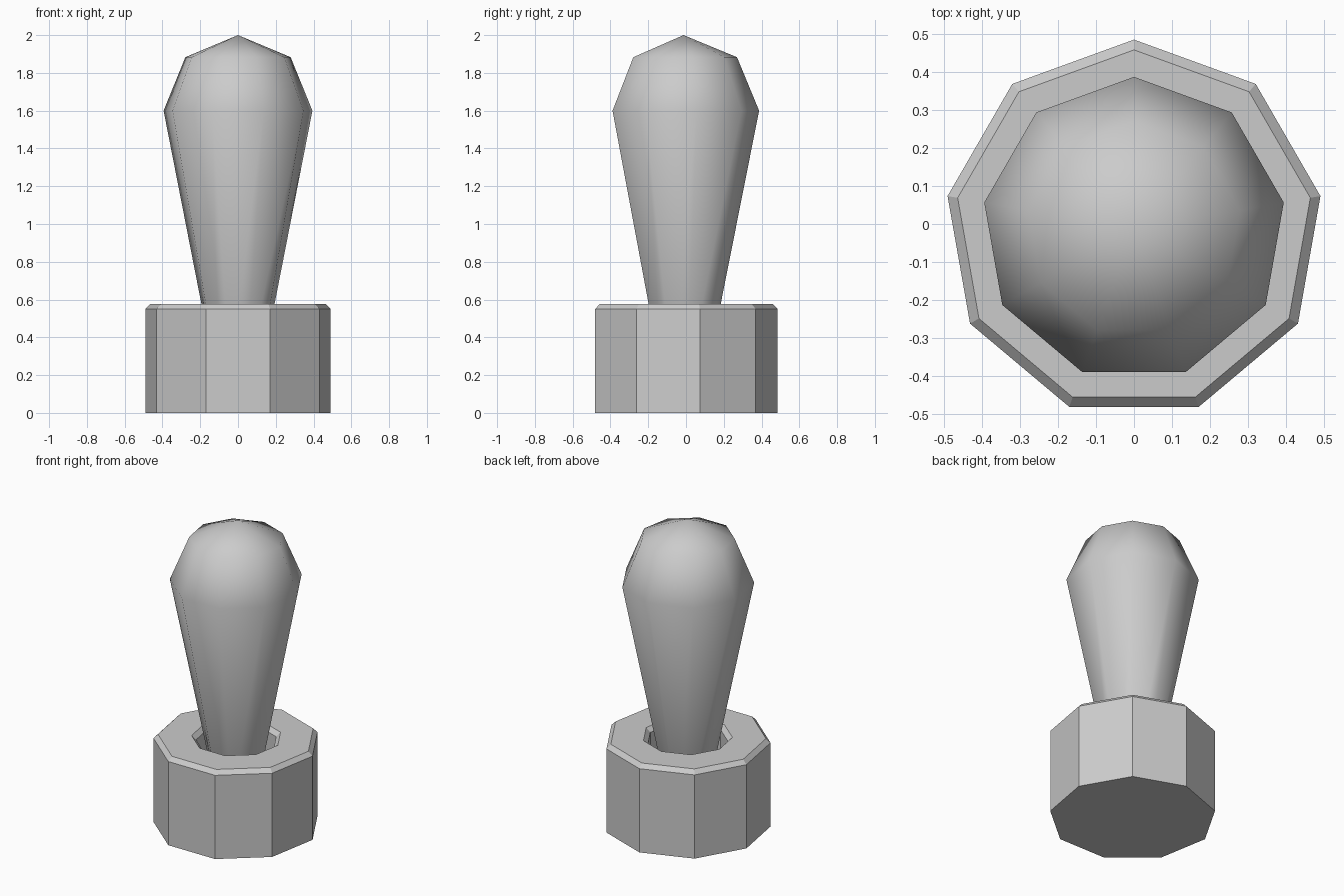
import bpy, bmesh
from math import cos, sin, radians

cube = bpy.data.objects.get("Cube")
if cube:
    bpy.data.objects.remove(cube, do_unlink=True)

SIDES = 9
CENTRE_Y = -0.013

stone = bpy.data.materials.new("grey stone")
stone.use_nodes = True
GREY = (0.6, 0.6, 0.6, 1)
stone.diffuse_color = GREY
stone.node_tree.nodes["Principled BSDF"].inputs["Base Color"].default_value = GREY


def lathe(name, profile, smooth):
    """Spin (radius, height) points, bottom to top along the outside; radius 0 closes to a point."""
    bm = bmesh.new()
    rings = []
    for r, z in profile:
        if r == 0:
            rings.append([bm.verts.new((0, CENTRE_Y, z))] * SIDES)
            continue
        angles = [radians(90 + 360 * i / SIDES) for i in range(SIDES)]
        rings.append([bm.verts.new((r * cos(a), CENTRE_Y + r * sin(a), z)) for a in angles])
    for low, high in zip(rings, rings[1:]):
        for i in range(SIDES):
            j = (i + 1) % SIDES
            corners = dict.fromkeys((low[i], low[j], high[j], high[i]))
            bm.faces.new(list(corners))
    # Close open ends with a flat polygon
    for ring in (rings[0], rings[-1]):
        if ring[0] is not ring[1]:
            bm.faces.new(ring)
    bmesh.ops.recalc_face_normals(bm, faces=bm.faces)
    for face in bm.faces:
        face.smooth = smooth
    mesh = bpy.data.meshes.new(name)
    bm.to_mesh(mesh)
    bm.free()
    mesh.materials.append(stone)
    obj = bpy.data.objects.new(name, mesh)
    bpy.context.collection.objects.link(obj)
    return obj


# Mortar: faceted cup with bevelled rim and a flat floor inside
lathe("mortar", [(0.498, 0), (0.498, 0.55), (0.471, 0.577), (0.27, 0.577),
                 (0.243, 0.55), (0.243, 0.1)], smooth=False)

# Pestle: tapered handle resting in the cup, with a rounded knob on top
lathe("pestle", [(0, 0.1), (0.08, 0.13), (0.122, 0.2), (0.4, 1.6),
                 (0.283, 1.883), (0, 2)], smooth=True)
